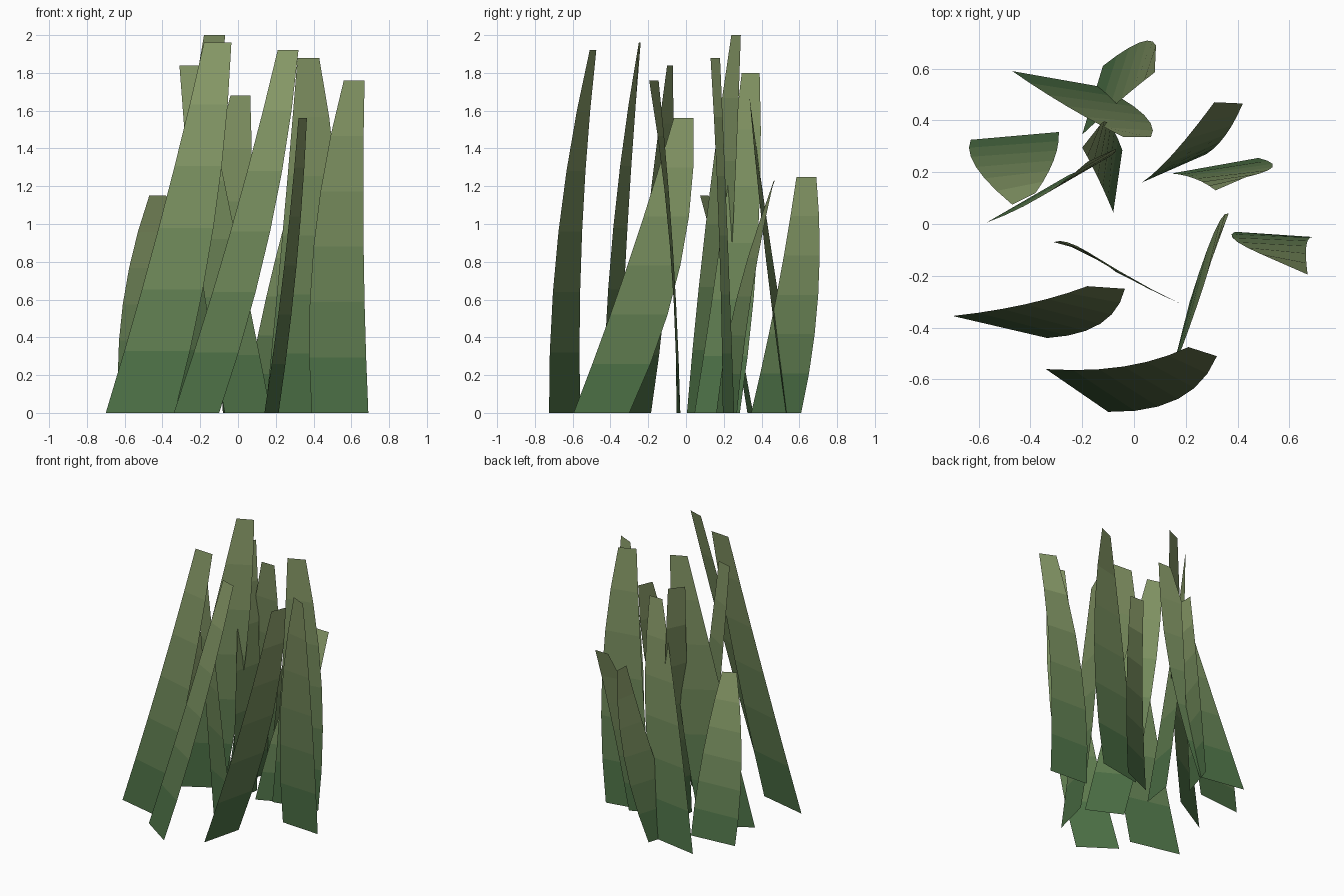
import bpy

if "Cube" in bpy.data.objects:
    bpy.data.objects.remove(bpy.data.objects["Cube"])

ROWS = 6

# Green-to-olive gradient, one material per row of a blade
shades = []
root, tip = (0.05, 0.14, 0.05), (0.27, 0.35, 0.15)
for i in range(ROWS):
    f = ((i + 0.5) / ROWS) ** 0.9
    m = bpy.data.materials.new(f"grass_shade_{i}")
    m.diffuse_color = tuple(a + (b - a) * f for a, b in zip(root, tip)) + (1,)
    m.use_nodes = True
    m.node_tree.nodes["Principled BSDF"].inputs["Base Color"].default_value = m.diffuse_color
    shades.append(m)


def bend(a, b, c, t):
    """Parabola through a (t=0), b (t=0.5) and c (t=1)."""
    wa, wb, wc = 2 * (t - 0.5) * (t - 1), 4 * t * (1 - t), 2 * t * (t - 0.5)
    return [wa * p + wb * q + wc * r for p, q, r in zip(a, b, c)]


def blade(name, height, base, middle, top):
    """Curved ribbon; each station is left x, left y, right x, right y."""
    verts, faces = [], []
    for i in range(ROWS + 1):
        t = i / ROWS
        lx, ly, rx, ry = bend(base, middle, top, t)
        verts += [(lx, ly, t * height), (rx, ry, t * height)]
    for i in range(ROWS):
        k = 2 * i
        faces.append((k, k + 1, k + 3, k + 2))
    mesh = bpy.data.meshes.new(name)
    mesh.from_pydata(verts, [], faces)
    for m in shades:
        mesh.materials.append(m)
    for i, p in enumerate(mesh.polygons):
        p.material_index = i
    ob = bpy.data.objects.new(name, mesh)
    bpy.context.collection.objects.link(ob)


# Front blades
blade("blade_front_left", 1.96, (-.70, -.355, -.335, -.44), (-.42, -.31, -.13, -.385), (-.18, -.24, -.035, -.25))
blade("blade_front", 1.92, (-.34, -.56, -.10, -.725), (-.04, -.55, .17, -.675), (.21, -.475, .32, -.51))
blade("blade_front_right", 1.56, (.14, -.595, .215, -.30), (.245, -.31, .31, -.03), (.32, -.065, .365, .04))

# Middle blades
blade("blade_centre", 1.84, (-.07, -.185, .175, -.305), (-.22, -.085, -.01, -.215), (-.31, -.07, -.20, -.10))
blade("blade_right", 1.76, (.39, -.03, .69, -.05), (.40, -.07, .665, -.085), (.56, -.145, .67, -.195))
blade("blade_right_inner", 1.88, (.145, .195, .48, .255), (.235, .175, .535, .22), (.315, .13, .43, .18))
blade("blade_left_tall", 2.0, (-.57, .005, -.25, .19), (-.36, .105, -.11, .25), (-.18, .24, -.07, .29))
blade("blade_left_short", 1.15, (-.63, .325, -.29, .355), (-.61, .22, -.31, .245), (-.47, .075, -.38, .12))

# Back blades
blade("blade_back_right", 1.23, (.03, .16, .28, .27), (.15, .27, .355, .345), (.31, .47, .42, .465))
blade("blade_back_centre", 1.80, (-.08, .045, -.045, .285), (-.14, .18, -.09, .38), (-.20, .295, -.125, .39))
blade("blade_back_left", 1.68, (-.47, .59, -.13, .53), (-.26, .455, .04, .42), (-.04, .335, .065, .335))
blade("blade_back_outer", 1.25, (-.20, .345, -.12, .61), (-.05, .48, .02, .70), (.08, .585, .085, .69))
